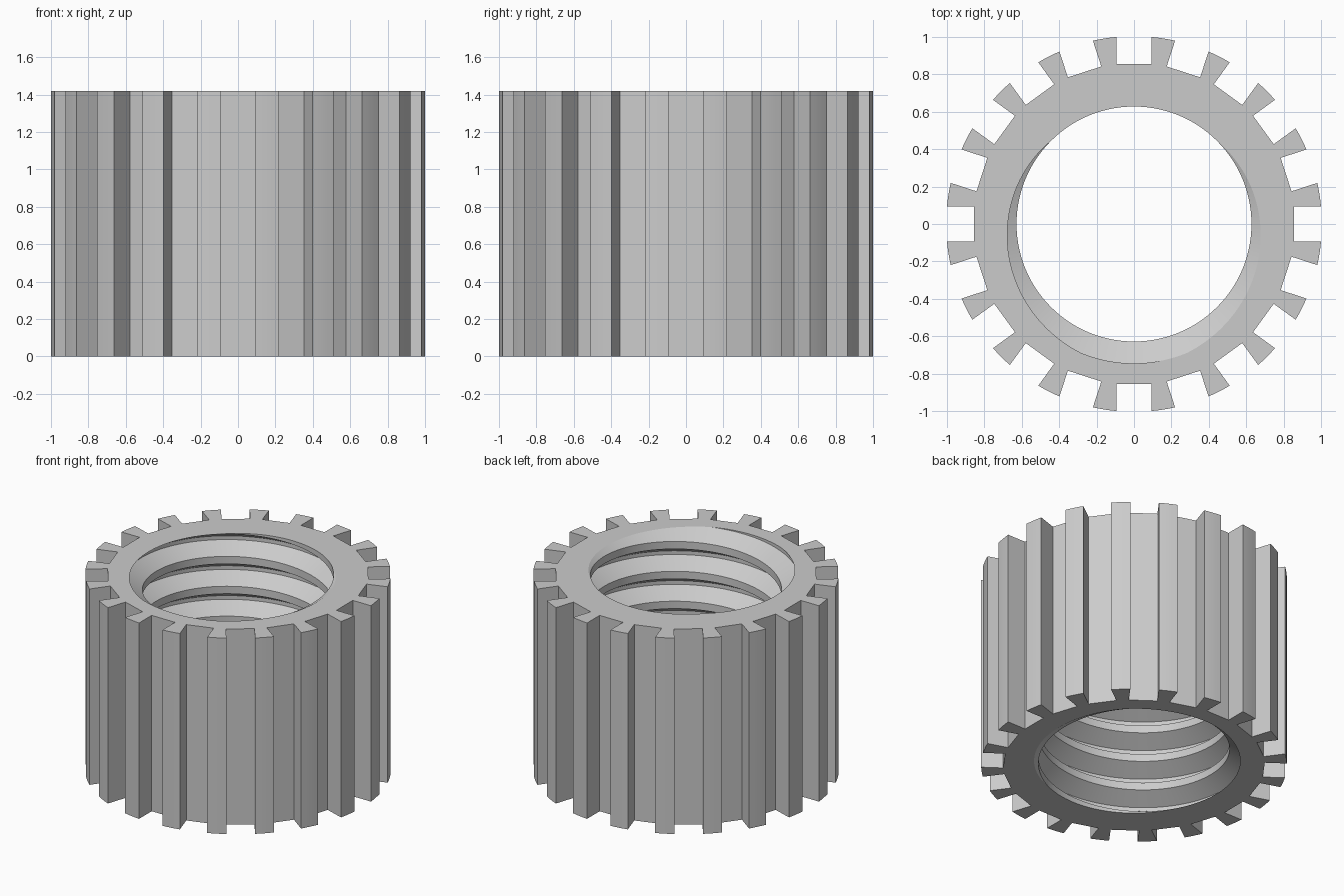
import bpy, bmesh, math
from mathutils import Vector, Matrix

if "Cube" in bpy.data.objects:
    bpy.data.objects.remove(bpy.data.objects["Cube"])

HEIGHT = 1.42
TEETH = 20
SLOT_HALF = 0.094                       # half width of each slot
SLOT_FLOOR = 0.855                      # distance of slot floor from the axis
TIP = math.hypot(1.0, SLOT_HALF)        # radius of the tooth tips
PITCH = 0.2166                          # thread rise per turn
CREST = 0.628                           # thread inner radius
ROOT = CREST + 0.5413 * PITCH           # thread outer radius
STEPS = 120                             # columns per turn


def polar(radius, angle, z=0.0):
    return Vector((radius * math.cos(angle), radius * math.sin(angle), z))


def gear_outline():
    """Parallel-sided slots with flat floors, between curved tooth tips."""
    points = []
    step = math.tau / TEETH
    edge = math.asin(SLOT_HALF / TIP)
    arc = step - 2 * edge
    for i in range(TEETH):
        turn = Matrix.Rotation(i * step, 3, 'Z')
        points += [turn @ Vector((SLOT_FLOOR, side * SLOT_HALF, 0)) for side in (-1, 1)]
        points += [polar(TIP, i * step + edge + arc * j / 4) for j in range(5)]
    return points


bm = bmesh.new()

# Internal right-hand thread: flat crest, sloped flanks and narrow root
profile = [(ROOT, -1 / 16), (ROOT, 1 / 16), (CREST, 3 / 8), (CREST, 5 / 8), (ROOT, 15 / 16)]
turns = math.ceil(HEIGHT / PITCH) + 4
previous = None
for i in range(turns * STEPS + 1):
    turn = i / STEPS - turns + 2
    angle = math.tau * turn - math.pi / 2
    column = [bm.verts.new(polar(r, angle, HEIGHT + PITCH * (turn + h))) for r, h in profile]
    if previous:
        for k in range(len(profile) - 1):
            bm.faces.new((previous[k], column[k], column[k + 1], previous[k + 1]))
    previous = column
bmesh.ops.remove_doubles(bm, verts=bm.verts[:], dist=1e-5)

# Trim the thread level with both end faces
for z, up in ((0, -1), (HEIGHT, 1)):
    bmesh.ops.bisect_plane(bm, geom=bm.verts[:] + bm.edges[:] + bm.faces[:], dist=1e-6,
                           plane_co=(0, 0, z), plane_no=(0, 0, up), clear_outer=True)

# Toothed outer wall
outline = gear_outline()
lower = [bm.verts.new(p) for p in outline]
upper = [bm.verts.new(p + Vector((0, 0, HEIGHT))) for p in outline]
for i in range(len(outline)):
    j = (i + 1) % len(outline)
    bm.faces.new((lower[i], lower[j], upper[j], upper[i]))

# Flat end faces between the wall and the thread
for z, up in ((0, -1), (HEIGHT, 1)):
    rim = [e for e in bm.edges if e.is_boundary and all(abs(v.co.z - z) < 1e-4 for v in e.verts)]
    bmesh.ops.triangle_fill(bm, edges=rim, use_beauty=True, normal=(0, 0, up))
bmesh.ops.recalc_face_normals(bm, faces=bm.faces[:])

for face in bm.faces:
    face.smooth = True
mesh = bpy.data.meshes.new("toothed_threaded_ring")
bm.to_mesh(mesh)
bm.free()
mesh.set_sharp_from_angle(angle=math.radians(15))
ring = bpy.data.objects.new("toothed_threaded_ring", mesh)
bpy.context.collection.objects.link(ring)

# Plain grey
grey = bpy.data.materials.new("light_grey")
grey.use_nodes = True
grey.diffuse_color = (0.6, 0.6, 0.6, 1)
grey.node_tree.nodes["Principled BSDF"].inputs["Base Color"].default_value = grey.diffuse_color
mesh.materials.append(grey)
